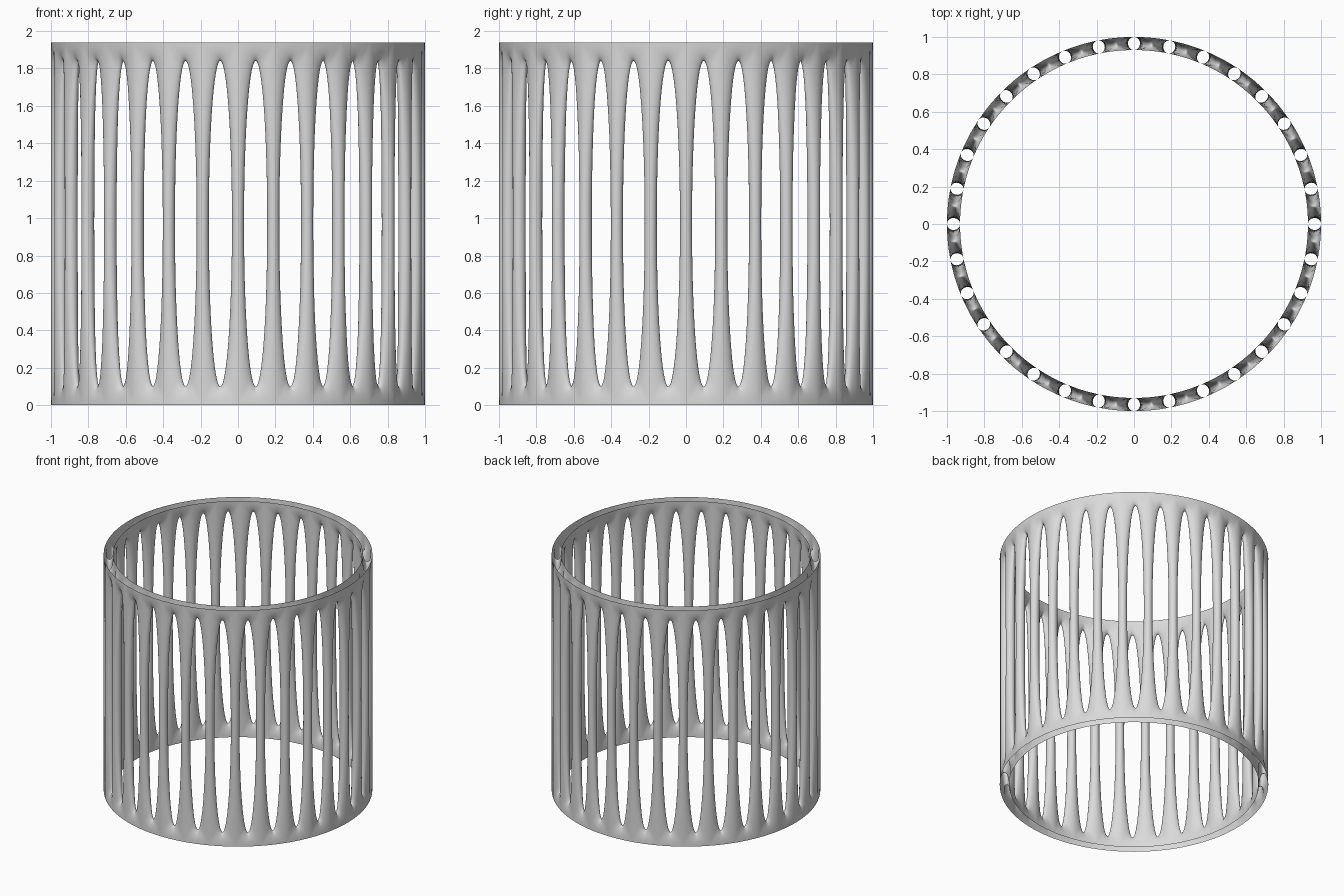
import bpy, bmesh
from math import sin, cos, pi, radians

old = bpy.data.objects.get("Cube")
if old:
    bpy.data.objects.remove(old, do_unlink=True)

BARS = 32                     # hollow bars around the ring
MID_R, THICK = 0.965, 0.035   # wall centre radius and half thickness
HALF_H = 0.97                 # half of the total height
CELL = 0.0945                 # half distance between bars
WIN_W, WIN_H = 0.0625, 0.87   # half size of a window at its narrowest
CORNER = radians(72)          # parameter where the cell outline turns its corner
SIDE_STEPS, TOP_STEPS, ROUND_STEPS = 14, 7, 14

material = bpy.data.materials.new("light grey")
material.use_nodes = True
grey = (0.7, 0.7, 0.7, 1)
material.diffuse_color = grey
material.node_tree.nodes["Principled BSDF"].inputs["Base Color"].default_value = grey


def quarter_angles():
    """Parameters from the side of a window to its top, including the corner."""
    side = [CORNER * i / SIDE_STEPS for i in range(SIDE_STEPS)]
    top = [CORNER + (pi / 2 - CORNER) * i / TOP_STEPS for i in range(TOP_STEPS)]
    return side + top


def window_outline():
    """Pairs of points: window ellipse and matching point on the cell border."""
    quarter = quarter_angles()
    first = quarter + [pi / 2] + [pi - a for a in reversed(quarter)]
    angles = first + [a + pi for a in first[1:-1]]
    pairs = []
    for a in angles:
        c, s = cos(a), sin(a)
        border_x = max(-1, min(1, c / cos(CORNER))) * CELL
        border_z = max(-1, min(1, s / sin(CORNER))) * HALF_H
        pairs.append((WIN_W * c, WIN_H * s, border_x, border_z))
    return pairs


def add_window(bm, outline, centre):
    """Rounded surface through one window, from inner wall to outer wall."""
    rows = []
    for ex, ez, bx, bz in outline:
        row = []
        for j in range(ROUND_STEPS + 1):
            t = -pi / 2 + pi * j / ROUND_STEPS
            x = bx + (ex - bx) * cos(t)
            z = bz + (ez - bz) * cos(t)
            r = MID_R + THICK * sin(t)
            a = centre + x / CELL * pi / BARS
            row.append(bm.verts.new((r * sin(a), -r * cos(a), z + HALF_H)))
        rows.append(row)
    for i, row in enumerate(rows):
        nxt = rows[(i + 1) % len(rows)]
        for j in range(ROUND_STEPS):
            bm.faces.new((row[j], row[j + 1], nxt[j + 1], nxt[j]))


# Barred cylinder: hollow bars flowing into open double-walled rims
bm = bmesh.new()
outline = window_outline()
for k in range(BARS):
    add_window(bm, outline, (k + 0.5) * 2 * pi / BARS)
bmesh.ops.remove_doubles(bm, verts=bm.verts, dist=0.00005)
for face in bm.faces:
    face.smooth = True
mesh = bpy.data.meshes.new("barred_cylinder")
bm.to_mesh(mesh)
bm.free()
mesh.materials.append(material)
cage = bpy.data.objects.new("barred_cylinder", mesh)
bpy.context.collection.objects.link(cage)
